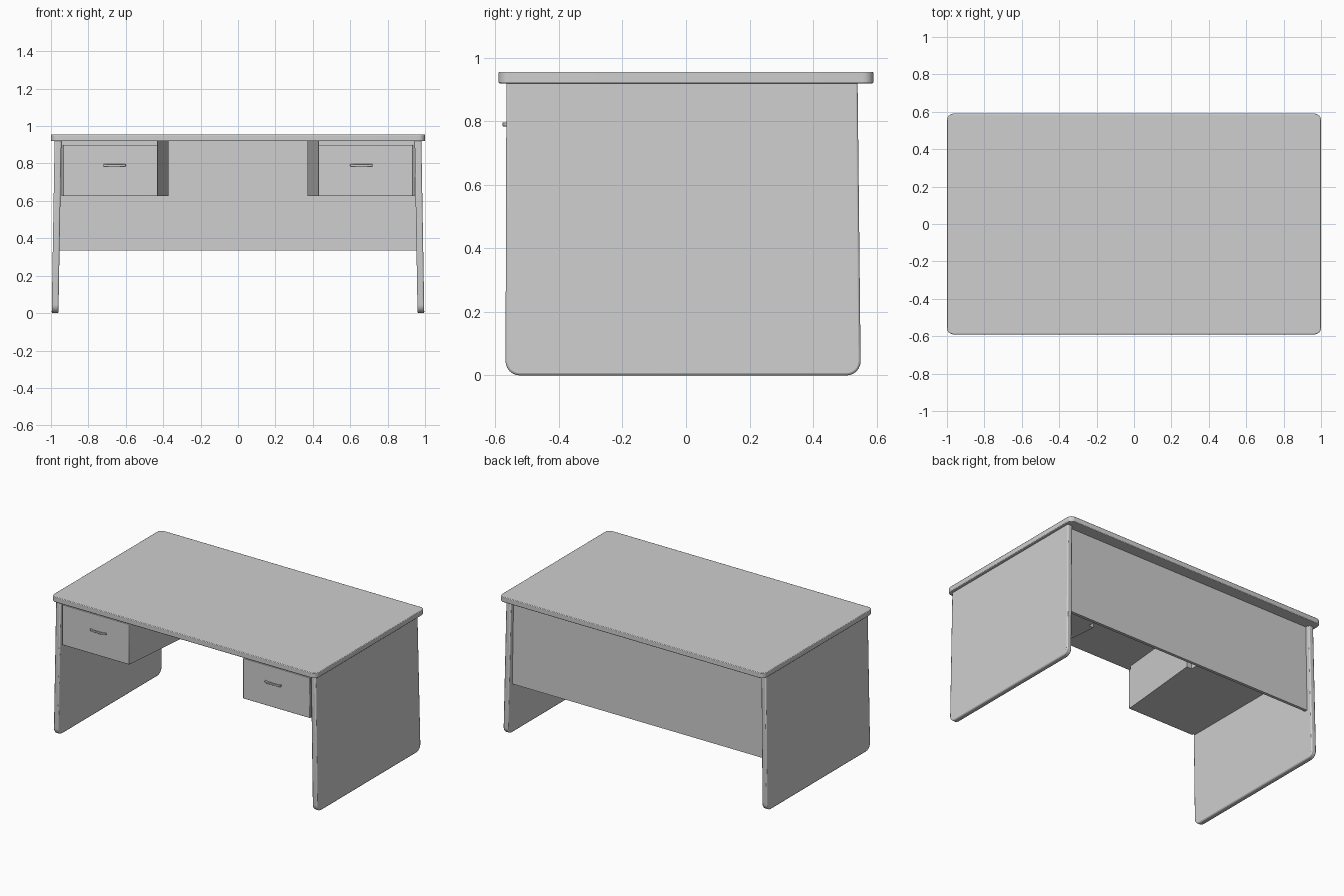
import bpy, bmesh, math
from mathutils import Vector

cube = bpy.data.objects.get("Cube")
if cube:
    bpy.data.objects.remove(cube, do_unlink=True)

GREY = (0.62, 0.62, 0.62, 1.0)
mat = bpy.data.materials.new("desk grey")
mat.use_nodes = True
mat.diffuse_color = GREY
mat.node_tree.nodes["Principled BSDF"].inputs["Base Color"].default_value = GREY


def rounded(corners, radii, steps=6):
    """Outline of a polygon whose corners are rounded by the given radii."""
    out, n = [], len(corners)
    for i, r in enumerate(radii):
        p = Vector(corners[i])
        if r == 0:
            out.append(p)
            continue
        a = p + (Vector(corners[i - 1]) - p).normalized() * r
        b = p + (Vector(corners[(i + 1) % n]) - p).normalized() * r
        centre = a + b - p
        for k in range(steps + 1):
            t = math.pi / 2 * k / steps
            out.append(centre + (a - centre) * math.cos(t) + (b - centre) * math.sin(t))
    return out


def prism(name, outline, depth, place, bevel=0.0):
    """Extrude an outline; place(u, v, w) maps it into the model."""
    bm = bmesh.new()
    base = bm.faces.new([bm.verts.new((p[0], p[1], 0)) for p in outline])
    ext = bmesh.ops.extrude_face_region(bm, geom=[base])["geom"]
    for v in ext:
        if isinstance(v, bmesh.types.BMVert):
            v.co.z = depth
    for v in bm.verts:
        v.co = place(*v.co)
    bmesh.ops.recalc_face_normals(bm, faces=bm.faces)
    mesh = bpy.data.meshes.new(name)
    bm.to_mesh(mesh)
    bm.free()
    obj = bpy.data.objects.new(name, mesh)
    bpy.context.collection.objects.link(obj)
    mesh.materials.append(mat)
    if bevel:
        mod = obj.modifiers.new("soft edges", "BEVEL")
        mod.width, mod.segments, mod.limit_method = bevel, 2, "ANGLE"
    bpy.ops.object.select_all(action="DESELECT")
    obj.select_set(True)
    bpy.context.view_layer.objects.active = obj
    bpy.ops.object.shade_smooth_by_angle(angle=math.radians(30))
    return obj


def box(name, x, y, z, bevel=0.0):
    outline = [(x[0], y[0]), (x[1], y[0]), (x[1], y[1]), (x[0], y[1])]
    return prism(name, outline, z[1] - z[0], lambda u, v, w: Vector((u, v, z[0] + w)), bevel)


# Table top with rounded corners
prism("table_top", rounded([(-1, -0.59), (1, -0.59), (1, 0.59), (-1, 0.59)], [0.035] * 4),
      0.036, lambda u, v, w: Vector((u, v, 0.919 + w)), 0.004)

# Back panel between the sides
box("back_panel", (-0.955, 0.955), (0.49, 0.51), (0.335, 0.92))

side_outline = rounded([(-0.568, 0), (0.55, 0), (0.54, 0.925), (-0.565, 0.925)],
                       [0.045, 0.045, 0, 0])
# Drawer case seen from above, flaring towards the back
case_outline = [(0.945, -0.545), (0.43, -0.545), (0.372, 0.06), (0.41, 0.06),
                (0.41, 0.495), (0.945, 0.495)]

for s, side in ((1, "left"), (-1, "right")):
    # Side panel leaning slightly outwards at the floor
    prism(side + "_side_panel", side_outline, 0.036,
          lambda u, v, w: Vector((s * (0.96 + w - 0.017 * v), u, v)), 0.007)
    # Drawer case and front
    prism(side + "_drawer_case", case_outline, 0.297,
          lambda u, v, w: Vector((s * u, v, 0.625 + w)))
    box(side + "_drawer_front", sorted((s * 0.43, s * 0.935)), (-0.56, -0.54), (0.625, 0.9), 0.003)
    # Slim handle bowed out from the drawer front
    handle = [(0.6, -0.557), (0.6, -0.57), (0.62, -0.578), (0.7, -0.578), (0.72, -0.57),
              (0.72, -0.557), (0.711, -0.557), (0.697, -0.568), (0.623, -0.568), (0.609, -0.557)]
    prism(side + "_drawer_handle", handle, 0.012,
          lambda u, v, w: Vector((s * u, v, 0.784 + w)), 0.002)
